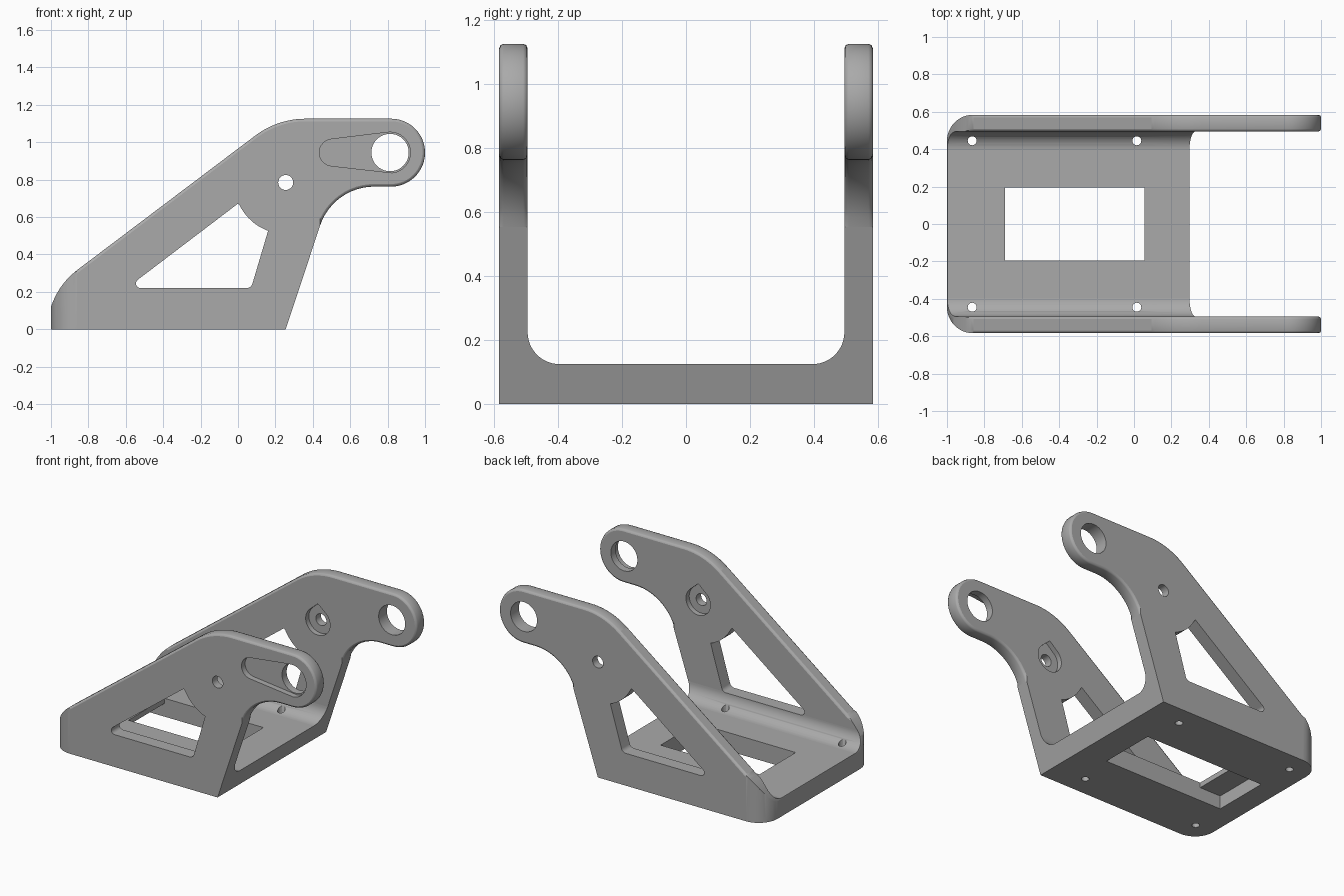
import bpy, bmesh, math
from mathutils import Vector

if "Cube" in bpy.data.objects:
    bpy.data.objects.remove(bpy.data.objects["Cube"])

grey = bpy.data.materials.new("plain_grey")
grey.diffuse_color = (0.40, 0.40, 0.40, 1)
grey.use_nodes = True
grey.node_tree.nodes["Principled BSDF"].inputs["Base Color"].default_value = grey.diffuse_color


def rounded(corners, steps=12):
    """Outline from (u, v, tangent_length) corners; length 0 stays sharp."""
    out, n = [], len(corners)
    for i, (u, v, t) in enumerate(corners):
        p = Vector((u, v))
        if t == 0:
            out.append(p)
            continue
        a = (Vector(corners[i - 1][:2]) - p).normalized()
        b = (Vector(corners[(i + 1) % n][:2]) - p).normalized()
        half = a.angle(b) / 2
        c = p + (a + b).normalized() * t / math.cos(half)
        s, e = p + a * t - c, p + b * t - c
        sweep = math.pi - 2 * half
        for k in range(steps + 1):
            f = k / steps
            out.append(c + (s * math.sin((1 - f) * sweep) + e * math.sin(f * sweep)) / math.sin(sweep))
    return out


def arc(cx, cy, r, a0, a1, steps):
    return [Vector((cx + r * math.cos(math.radians(a0 + (a1 - a0) * k / steps)),
                    cy + r * math.sin(math.radians(a0 + (a1 - a0) * k / steps))))
            for k in range(steps + 1)]


def circle(cx, cy, r, n=40):
    return arc(cx, cy, r, 0, 360, n)[:-1]


def prism(name, pts, axis, lo, hi):
    """Extrude an outline along axis; the outline uses the other two axes in order."""
    place = {'X': lambda p, d: (d, p[0], p[1]),
             'Y': lambda p, d: (p[0], d, p[1]),
             'Z': lambda p, d: (p[0], p[1], d)}[axis]
    pts = [Vector(p) for p in pts]
    pts = [p for i, p in enumerate(pts) if (p - pts[i - 1]).length > 0.001]
    n = len(pts)
    bm = bmesh.new()
    a = [bm.verts.new(place(p, lo)) for p in pts]
    b = [bm.verts.new(place(p, hi)) for p in pts]
    bm.faces.new(a[::-1])
    bm.faces.new(b)
    for i in range(n):
        j = (i + 1) % n
        bm.faces.new((a[i], a[j], b[j], b[i]))
    bmesh.ops.recalc_face_normals(bm, faces=bm.faces[:])
    if bm.calc_volume(signed=True) < 0:
        bmesh.ops.reverse_faces(bm, faces=bm.faces[:])
    me = bpy.data.meshes.new(name)
    bm.to_mesh(me)
    bm.free()
    me.materials.append(grey)
    ob = bpy.data.objects.new(name, me)
    bpy.context.collection.objects.link(ob)
    return ob


def combine(ob, cutter, op='DIFFERENCE'):
    cutter.hide_render = True
    m = ob.modifiers.new("cut", 'BOOLEAN')
    m.operation, m.solver, m.object = op, 'EXACT', cutter
    bpy.context.view_layer.objects.active = ob
    bpy.ops.object.modifier_apply(modifier=m.name)
    if not ob.data.polygons:
        raise RuntimeError("nothing left after " + cutter.name)
    bpy.data.objects.remove(cutter)


# Side outline of the whole bracket
side = rounded([(-1.043, 0, 0), (0.255, 0, 0), (0.508, 0.763, 0.22),
                (1.0, 0.763, 0.1815), (1.0, 1.126, 0.1815),
                (0.212, 1.126, 0.15), (-0.955, 0.245, 0.12)])
bracket = prism("bracket", side, 'Y', -0.8, 0.8)

# Plan outline rounds the two back corners
plan = rounded([(-1, -0.584, 0.14), (1.5, -0.584, 0), (1.5, 0.584, 0), (-1, 0.584, 0.14)])
combine(bracket, prism("plan", plan, 'Z', -1, 2), 'INTERSECT')

# Channel between the arms, with filleted floor
channel = rounded([(-0.495, 2, 0), (-0.495, 0.125, 0.1), (0.495, 0.125, 0.1), (0.495, 2, 0)])
combine(bracket, prism("channel", channel, 'X', -2, 2))

# Soften the rims of both arms
bm = bmesh.new()
bm.from_mesh(bracket.data)
bmesh.ops.remove_doubles(bm, verts=bm.verts[:], dist=0.0005)
bm.normal_update()
rims = []
for e in bm.edges:
    if len(e.link_faces) == 2 and min(v.co.z for v in e.verts) > 0.28:
        ny = sorted(abs(f.normal.y) for f in e.link_faces)
        if ny[0] < 0.1 and ny[1] > 0.999:
            rims.append(e)
bmesh.ops.bevel(bm, geom=rims, offset=0.014, segments=2, profile=0.5,
                affect='EDGES', clamp_overlap=False)
bm.to_mesh(bracket.data)
bm.free()
if any(v.co.length != v.co.length for v in bracket.data.vertices):
    raise RuntimeError("bad rim")

# Openings through both arms: window, pivot hole and small hole
window = [Vector((0.0, 0.672))] + arc(0.255, 0.785, 0.275, 207, 250, 10)
window += rounded([(0.161, 0.527, 0), (0.07, 0.22, 0.025), (-0.595, 0.22, 0.075), (0.0, 0.672, 0)])[1:-1]
combine(bracket, prism("window", window, 'Y', -1, 1))
combine(bracket, prism("pivot_hole", circle(0.813, 0.945, 0.1), 'Y', -1, 1))
combine(bracket, prism("small_hole", circle(0.255, 0.785, 0.04, 24), 'Y', -1, 1))

# Teardrop pockets on the inner faces
drop = arc(0.255, 0.785, 0.092, 135, 405, 32) + [Vector((0.255, 0.785 + 0.122))]
for s in (-1, 1):
    lo, hi = sorted((s * 0.45, s * 0.53))
    combine(bracket, prism("pocket", drop, 'Y', lo, hi))

# Tapered slot recess on the outside of the front arm
slot = arc(0.507, 0.945, 0.072, 96, 264, 16) + arc(0.813, 0.945, 0.109, -84, 96, 24)
combine(bracket, prism("slot", slot, 'Y', -0.7, -0.545))


# Floor opening, its longer underside recess and screw holes
def box(x0, x1, y):
    return [(x0, -y), (x1, -y), (x1, y), (x0, y)]


combine(bracket, prism("floor_window", box(-0.69, 0.055, 0.195), 'Z', -1, 0.3))
combine(bracket, prism("under_recess", box(-0.85, 0.05, 0.1945), 'Z', -1, 0.09))
for x in (-0.865, 0.015):
    for y in (-0.445, 0.445):
        combine(bracket, prism("screw_hole", circle(x, y, 0.024, 24), 'Z', -1, 0.4))

# Smooth the curves, keep the broad faces flat
bpy.ops.object.select_all(action='DESELECT')
bracket.select_set(True)
bpy.context.view_layer.objects.active = bracket
bpy.ops.object.shade_smooth_by_angle(angle=math.radians(46))
for p in bracket.data.polygons:
    if p.area > 0.03 or abs(p.normal.y) > 0.999:
        p.use_smooth = False
